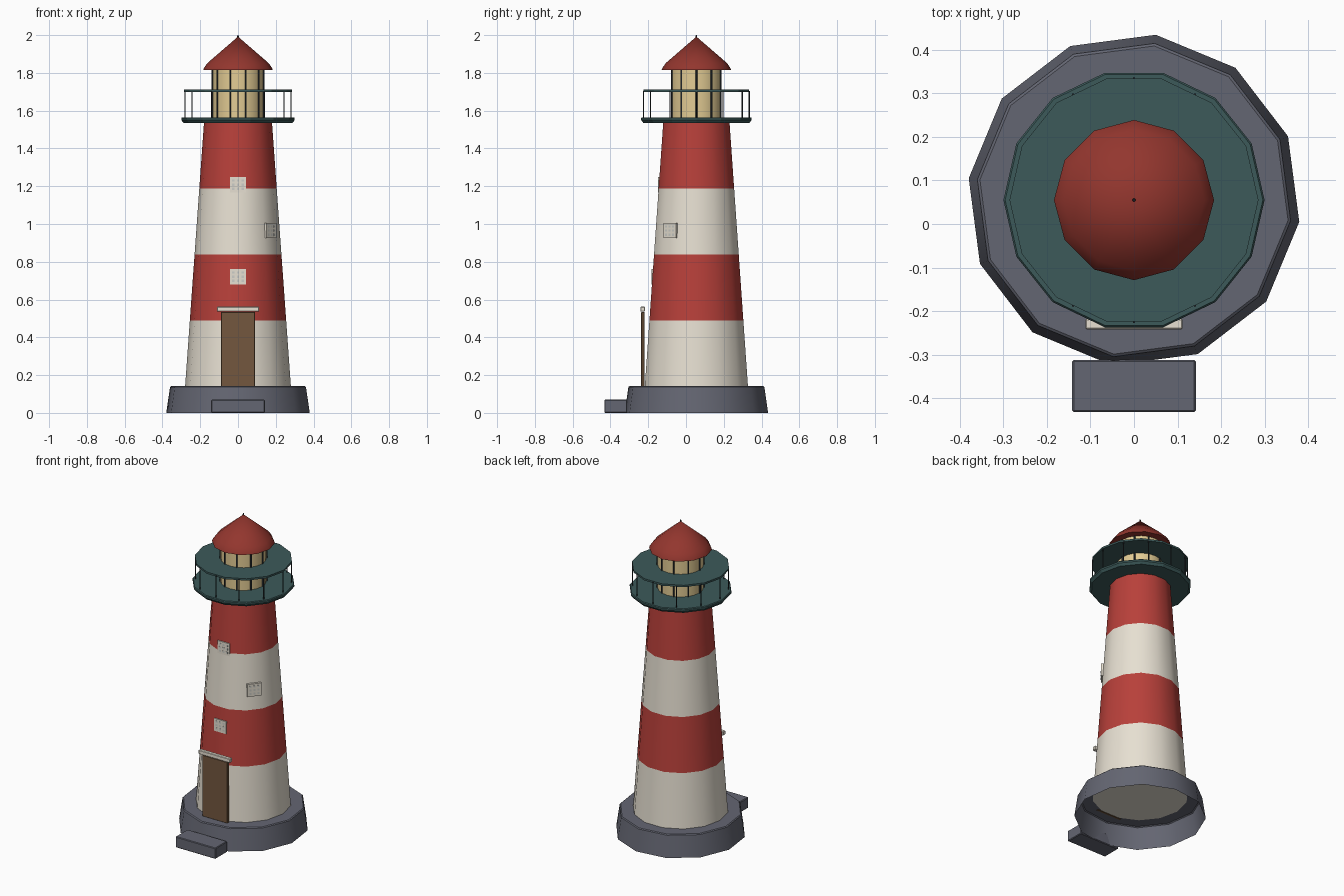
import bpy, bmesh
from math import pi, sin, cos, radians
from mathutils import Matrix

if "Cube" in bpy.data.objects:
    bpy.data.objects.remove(bpy.data.objects["Cube"])

CY = 0.055  # tower axis sits slightly behind the centre


def material(name, rgb):
    lin = [(c / 255 / 12.92) if c < 11 else ((c / 255 + 0.055) / 1.055) ** 2.4 for c in rgb]
    m = bpy.data.materials.new(name)
    m.use_nodes = True
    m.diffuse_color = (*lin, 1)
    m.node_tree.nodes["Principled BSDF"].inputs["Base Color"].default_value = (*lin, 1)
    return m


RED = material("stripe red", (184, 64, 58))
CREAM = material("cream", (231, 224, 210))
ROOF = material("roof red", (147, 54, 46))
STONE = material("stone grey", (100, 102, 114))
TEAL = material("gallery teal", (60, 90, 90))
LAMP = material("lamp glow", (227, 204, 148))
WOOD = material("door brown", (115, 87, 62))
IRON = material("dark iron", (44, 50, 54))
PANE = material("window pane", (205, 206, 200))


def finish(name, bm, mats, smooth=None):
    me = bpy.data.meshes.new(name)
    bm.to_mesh(me)
    bm.free()
    ob = bpy.data.objects.new(name, me)
    bpy.context.collection.objects.link(ob)
    for m in mats:
        me.materials.append(m)
    if smooth:
        bpy.ops.object.select_all(action='DESELECT')
        ob.select_set(True)
        bpy.context.view_layer.objects.active = ob
        bpy.ops.object.shade_smooth_by_angle(angle=radians(smooth))
    return ob


def lathe(name, profile, sides, mats, turn=0.0, smooth=None, open_bottom=False):
    """Spin a (radius, height) profile around the tower axis; bands alternate the materials."""
    bm = bmesh.new()
    rings = []
    for r, z in profile:
        angles = [turn + 2 * pi * i / sides for i in range(sides)]
        rings.append([bm.verts.new((r * cos(a), CY + r * sin(a), z)) for a in angles])
    for k, (lo, hi) in enumerate(zip(rings, rings[1:])):
        for i in range(sides):
            j = (i + 1) % sides
            f = bm.faces.new((lo[i], lo[j], hi[j], hi[i]))
            f.material_index = k % len(mats)
    if not open_bottom:
        bm.faces.new(rings[0][::-1])
    if profile[-1][0] > 0:
        bm.faces.new(rings[-1])
    else:
        bmesh.ops.remove_doubles(bm, verts=rings[-1], dist=0.0001)
    return finish(name, bm, mats, smooth)


def box(name, size, mat, matrix, bevel=0.0):
    bm = bmesh.new()
    bmesh.ops.create_cube(bm, size=1, matrix=Matrix.Diagonal((*size, 1)))
    if bevel:
        bmesh.ops.bevel(bm, geom=bm.edges[:], offset=bevel, segments=1, affect='EDGES')
    bm.transform(matrix)
    return finish(name, bm, [mat])


def post_ring(name, count, radius, thick, z0, z1):
    """Thin upright bars spaced evenly around the axis."""
    bm = bmesh.new()
    for i in range(count):
        a = 2 * pi * i / count
        spot = Matrix.Translation((radius * cos(a), CY + radius * sin(a), (z0 + z1) / 2))
        bmesh.ops.create_cone(bm, cap_ends=True, segments=6, radius1=thick, radius2=thick,
                              depth=z1 - z0, matrix=spot)
    return finish(name, bm, [IRON])


# Hollow foundation and doorstep
lathe("foundation", [(0.383, 0), (0.363, 0.137), (0.357, 0.142)], 12, [STONE],
      turn=radians(-7.5), smooth=35, open_bottom=True)
box("doorstep", (0.284, 0.12, 0.07), STONE, Matrix.Translation((0, -0.372, 0.035)), 0.004)

# Striped tapering tower
R0, R1, Z0, Z1, SIDES = 0.28, 0.18, 0.14, 1.537, 14
bands = [(R0 + (R1 - R0) * k / 4, Z0 + (Z1 - Z0) * k / 4) for k in range(5)]
lathe("tower", bands, SIDES, [CREAM, RED], smooth=40)

# Door and lintel
box("door", (0.18, 0.018, 0.395), WOOD, Matrix.Translation((0, -0.228, 0.3375)), 0.003)
box("door_lintel", (0.224, 0.024, 0.026), CREAM, Matrix.Translation((0, -0.23, 0.549)), 0.003)


def window(name, angle, z, out):
    """Upright window set in a wall facet, its face standing out from the wall by a small amount."""
    r = (R0 + (R1 - R0) * (z - Z0) / (Z1 - Z0)) * cos(pi / SIDES) + out
    wall = (Matrix.Translation((r * cos(angle), CY + r * sin(angle), z))
            @ Matrix.Rotation(angle + pi / 2, 4, 'Z'))
    box(name + "_frame", (0.086, 0.016, 0.08), CREAM, wall @ Matrix.Translation((0, 0.008, 0)))
    for col in (-1, 0, 1):
        for row in (-1, 0, 1):
            spot = wall @ Matrix.Translation((col * 0.024, 0, row * 0.022))
            box(name + "_pane", (0.013, 0.002, 0.012), PANE, spot)


window("lower_window", -pi / 2, 0.721, 0.004)
window("upper_window", -pi / 2, 1.208, 0.004)
window("side_window", -3 * pi / SIDES, 0.965, 0.012)

# Gallery deck, rail plate and posts
lathe("gallery_deck", [(0.288, 1.535), (0.3, 1.55), (0.3, 1.56), (0.296, 1.565)], 14, [TEAL])
lathe("gallery_rail", [(0.286, 1.699), (0.286, 1.711)], 14, [TEAL])
post_ring("railing_posts", 12, 0.28, 0.003, 1.56, 1.705)

# Lantern room with glazing bars
lathe("lantern_glass", [(0.134, 1.56), (0.134, 1.82)], 20, [LAMP], smooth=40)
post_ring("lantern_bars", 10, 0.135, 0.005, 1.56, 1.82)

# Roof and finial
lathe("roof", [(0.184, 1.815), (0.18, 1.826), (0.162, 1.852), (0, 1.992)], 12, [ROOF], smooth=60)
lathe("finial", [(0.004, 1.975), (0.004, 1.996), (0.002, 2.0)], 8, [IRON])
